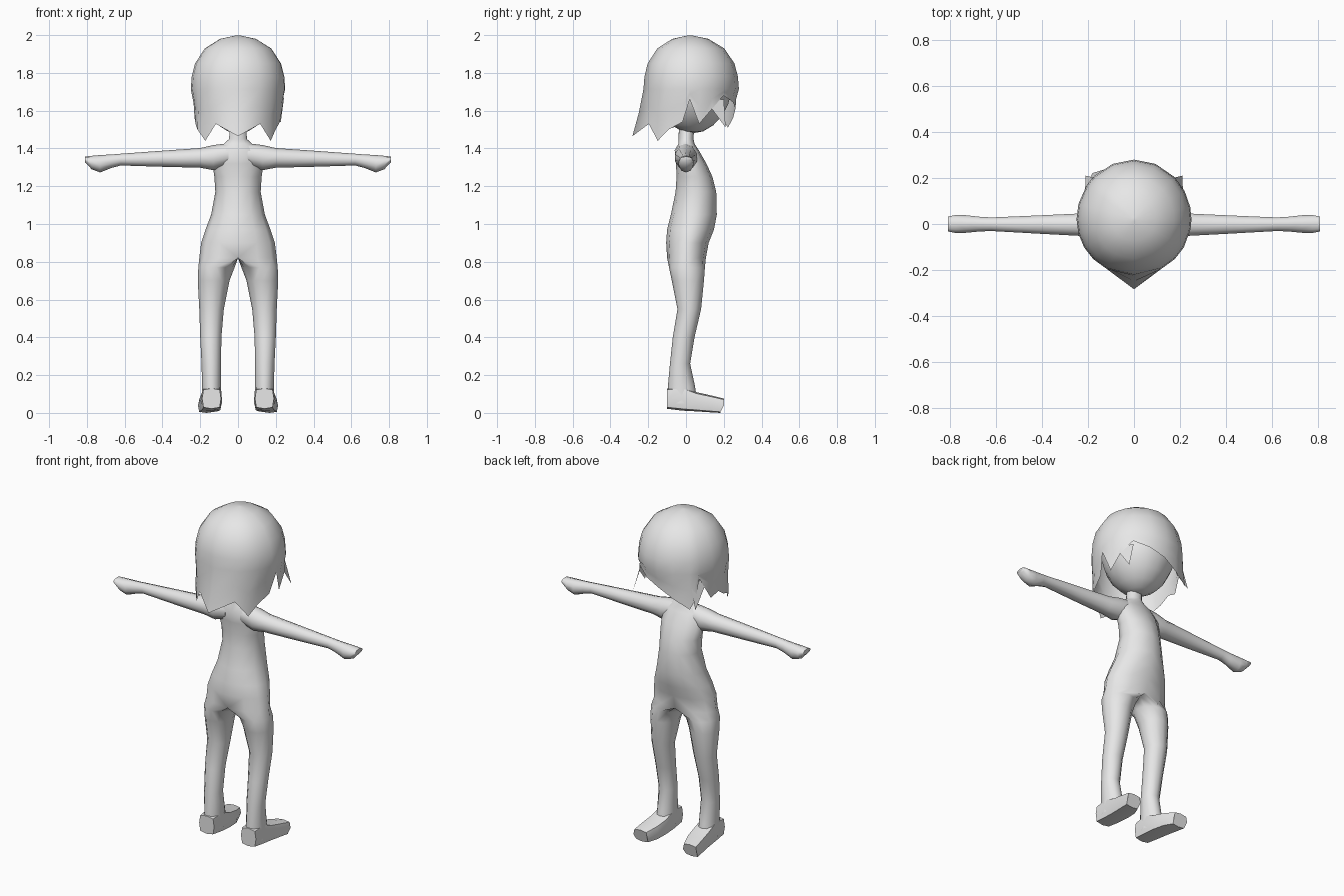
import bpy, bmesh, math

if "Cube" in bpy.data.objects:
    bpy.data.objects.remove(bpy.data.objects["Cube"])

grey = bpy.data.materials.new("plain_grey")
grey.diffuse_color = (0.8, 0.8, 0.8, 1)
grey.use_nodes = True
grey.node_tree.nodes["Principled BSDF"].inputs["Base Color"].default_value = grey.diffuse_color


def finish(name, bm, mirror=False, angle=60):
    """Turn a bmesh into a smooth shaded object, mirrored across x if asked."""
    bmesh.ops.remove_doubles(bm, verts=bm.verts, dist=0.0005)
    bmesh.ops.recalc_face_normals(bm, faces=bm.faces)
    mesh = bpy.data.meshes.new(name)
    bm.to_mesh(mesh)
    bm.free()
    mesh.materials.append(grey)
    ob = bpy.data.objects.new(name, mesh)
    bpy.context.collection.objects.link(ob)
    bpy.ops.object.select_all(action='DESELECT')
    ob.select_set(True)
    bpy.context.view_layer.objects.active = ob
    bpy.ops.object.shade_smooth_by_angle(angle=math.radians(angle))
    if mirror:
        mod = ob.modifiers.new("mirror", 'MIRROR')
        mod.use_clip = True
        mod.merge_threshold = 0.002
    return ob


def loft(rings, caps=True):
    """Join rings of points, each the same length, with quads."""
    bm = bmesh.new()
    rows = [[bm.verts.new(p) for p in ring] for ring in rings]
    n = len(rows[0])
    for a, b in zip(rows, rows[1:]):
        for i in range(n):
            j = (i + 1) % n
            bm.faces.new((a[i], a[j], b[j], b[i]))
    if caps:
        bm.faces.new(rows[0])
        bm.faces.new(rows[-1])
    return bm


def oval(u0, u1, v0, v1, n=12, power=1.0):
    """Points of an oval that fills the given bounds; low power is boxier."""
    pts = []
    for k in range(n):
        t = 2 * math.pi * k / n
        c, s = math.cos(t), math.sin(t)
        c = math.copysign(abs(c) ** power, c)
        s = math.copysign(abs(s) ** power, s)
        pts.append(((u0 + u1) / 2 + c * (u1 - u0) / 2,
                    (v0 + v1) / 2 + s * (v1 - v0) / 2))
    return pts


# Body half: leg rings, then torso rings cut at the centre plane (z, x0, x1, y0, y1)
body_rings = [
    (0.05, 0.085, 0.195, -0.10, 0.06), (0.14, 0.09, 0.19, -0.096, 0.048),
    (0.26, 0.09, 0.193, -0.085, 0.022), (0.40, 0.088, 0.20, -0.07, 0.045),
    (0.55, 0.075, 0.205, -0.045, 0.08), (0.70, 0.045, 0.213, -0.075, 0.095),
    (0.77, 0.018, 0.21, -0.09, 0.10), (0.82, -0.205, 0.205, -0.10, 0.105),
    (0.90, -0.195, 0.195, -0.105, 0.12), (0.97, -0.172, 0.172, -0.10, 0.148),
    (1.05, -0.142, 0.142, -0.08, 0.163), (1.17, -0.12, 0.12, -0.055, 0.16),
    (1.25, -0.125, 0.125, -0.05, 0.14), (1.32, -0.135, 0.135, -0.053, 0.108),
    (1.39, -0.125, 0.125, -0.06, 0.068), (1.425, -0.075, 0.075, -0.04, 0.045),
    (1.45, -0.047, 0.047, -0.04, 0.04), (1.56, -0.042, 0.042, -0.035, 0.045),
]
rings = [[(max(x, 0), y, z) for x, y in oval(x0, x1, y0, y1)]
         for z, x0, x1, y0, y1 in body_rings]
bm = loft(rings, caps=False)
bmesh.ops.delete(bm, geom=[f for f in bm.faces if all(v.co.x < 1e-5 for v in f.verts)],
                 context='FACES')
finish("body", bm, mirror=True, angle=80)

# Arm ending in a mitten hand (x, z0, z1, y0, y1)
arm_rings = [
    (0.05, 1.31, 1.428, -0.055, 0.055), (0.13, 1.285, 1.418, -0.06, 0.06),
    (0.20, 1.298, 1.402, -0.056, 0.05), (0.40, 1.303, 1.388, -0.045, 0.04),
    (0.62, 1.31, 1.372, -0.032, 0.03), (0.67, 1.297, 1.368, -0.034, 0.033),
    (0.73, 1.273, 1.365, -0.04, 0.04), (0.775, 1.29, 1.361, -0.041, 0.041),
    (0.81, 1.328, 1.357, -0.034, 0.034),
]
rings = [[(x, y, z) for z, y in oval(z0, z1, y0, y1, 10)]
         for x, z0, z1, y0, y1 in arm_rings]
finish("arm", loft(rings), mirror=True)

# Foot, splayed outward to the toe (y, x0, x1, z0, z1)
foot_rings = [
    (-0.10, 0.09, 0.19, 0.022, 0.13), (-0.02, 0.085, 0.195, 0.012, 0.14),
    (0.055, 0.085, 0.20, 0.008, 0.11), (0.13, 0.095, 0.208, 0.003, 0.093),
    (0.20, 0.12, 0.212, 0.0, 0.076),
]
rings = [[(x, y - (0.018 if y > 0.15 and z < 0.03 else 0), z)
          for x, z in oval(x0, x1, z0, z1, 8, 0.45)]
         for y, x0, x1, z0, z1 in foot_rings]
finish("foot", loft(rings), mirror=True, angle=45)

# Head under the hair
bm = bmesh.new()
bmesh.ops.create_uvsphere(bm, u_segments=14, v_segments=10, radius=1)
for v in bm.verts:
    x, y, z = v.co
    jaw = 1 - 0.12 * max(0, -z)
    v.co = (0.2 * x * jaw, 0.035 + 0.205 * y * jaw, 1.70 + 0.22 * z)
finish("head", bm)

# Hair: a dome whose lower edge is cut into locks.
# Each column is (degrees from the face side toward +x, edge height, edge reach)
locks = [
    (0, 1.61, 0.93), (22, 1.645, 0.95), (45, 1.68, 0.97), (62, 1.61, 0.97),
    (78, 1.53, 0.92), (90, 1.66, 0.97), (100, 1.54, 0.90), (120, 1.50, 0.92),
    (135, 1.44, 0.98), (152, 1.53, 1.0), (180, 1.465, 1.24), (208, 1.53, 1.0),
    (225, 1.44, 0.98), (240, 1.50, 0.99), (255, 1.52, 0.92), (270, 1.56, 0.92),
    (285, 1.54, 0.93), (304, 1.68, 0.98), (310, 1.56, 1.02), (317, 1.51, 1.06),
    (338, 1.56, 0.95),
]
dome = [(1.999, 0.03), (1.98, 0.38), (1.93, 0.70), (1.85, 0.91), (1.78, 0.98),
        (1.715, 1.0)]


def hair_point(deg, z, reach):
    a = math.radians(deg)
    depth = 0.26 if math.cos(a) > 0 else 0.245
    return (0.25 * math.sin(a) * reach, 0.02 + depth * math.cos(a) * reach, z)


rings = [[hair_point(d, z, r) for d, _, _ in locks] for z, r in dome]
rings.append([hair_point(d, (1.715 + e) / 2, 0.45 + 0.5 * r + 0.03) for d, e, r in locks])
rings.append([hair_point(d, e, r) for d, e, r in locks])
bm = loft(rings, caps=False)
bm.verts.ensure_lookup_table()
bm.faces.new(bm.verts[:len(locks)])
finish("hair", bm)

# Small flicked locks beside the face
bm = bmesh.new()
for s in (-1, 1):
    pts = [(0.17, 0.20, 1.66), (0.215, 0.10, 1.66), (0.21, 0.21, 1.51)]
    bm.faces.new([bm.verts.new((s * x, y, z)) for x, y, z in pts])
finish("side_locks", bm)
